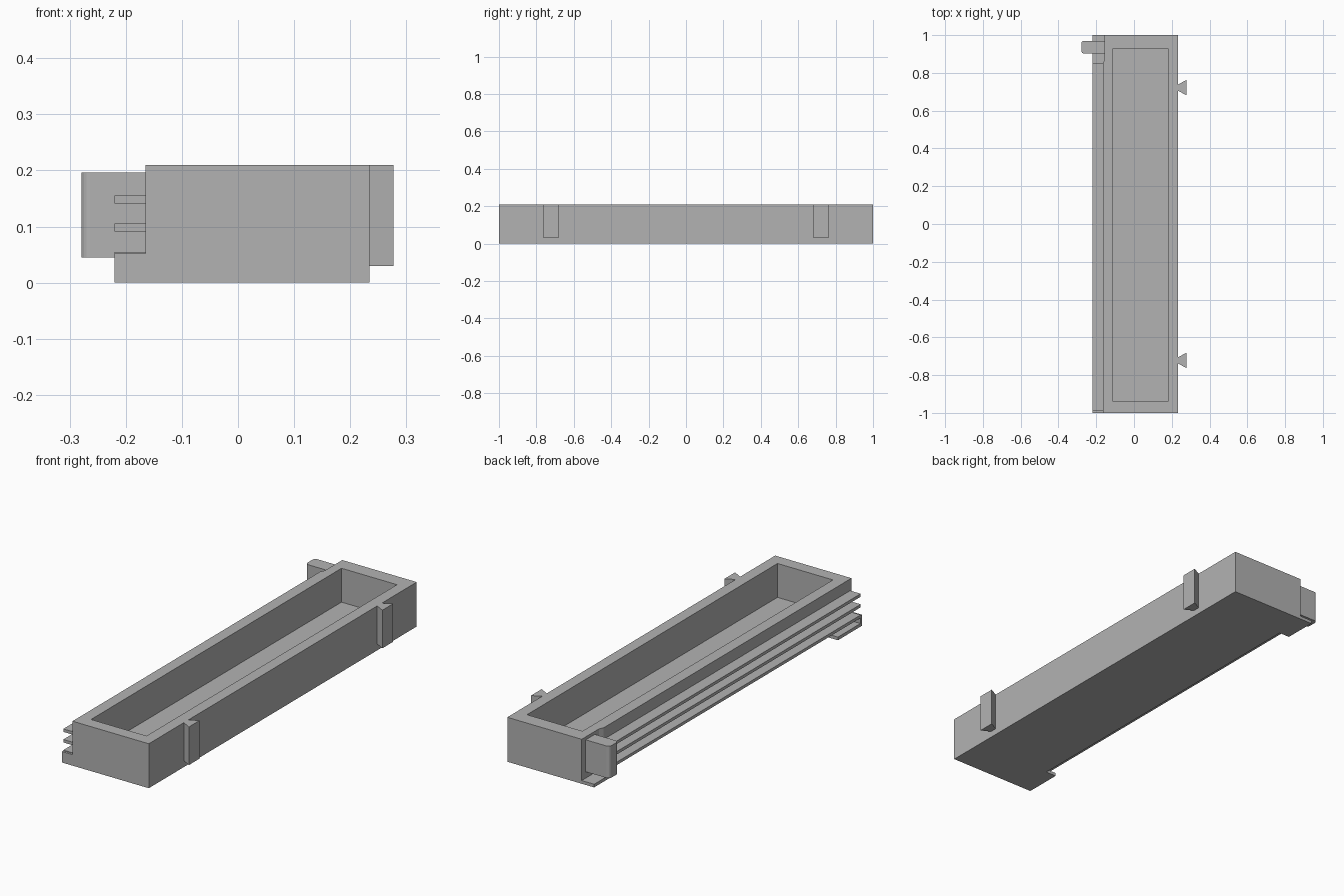
import bpy, bmesh

cube = bpy.data.objects.get("Cube")
if cube:
    bpy.data.objects.remove(cube, do_unlink=True)

grey = bpy.data.materials.new("plain grey")
grey.use_nodes = True
grey.diffuse_color = (0.448, 0.448, 0.448, 1)
grey.node_tree.nodes["Principled BSDF"].inputs["Base Color"].default_value = grey.diffuse_color


def prism(name, outline, z0, z1, bevel_x=None, radius=0.015):
    """Extrude an xy outline from z0 to z1; optionally round upright edges left of bevel_x."""
    bm = bmesh.new()
    base = bm.faces.new([bm.verts.new((x, y, z0)) for x, y in outline])
    top = bmesh.ops.extrude_face_region(bm, geom=[base])["geom"]
    bmesh.ops.translate(bm, vec=(0, 0, z1 - z0),
                        verts=[v for v in top if isinstance(v, bmesh.types.BMVert)])
    bmesh.ops.recalc_face_normals(bm, faces=bm.faces)
    if bevel_x is not None:
        upright = [e for e in bm.edges
                   if abs(e.verts[0].co.z - e.verts[1].co.z) > 0.01
                   and e.verts[0].co.x < bevel_x]
        bmesh.ops.bevel(bm, geom=upright, offset=radius, segments=4,
                        profile=0.5, affect='EDGES')
    mesh = bpy.data.meshes.new(name)
    bm.to_mesh(mesh)
    bm.free()
    mesh.materials.append(grey)
    obj = bpy.data.objects.new(name, mesh)
    bpy.context.collection.objects.link(obj)
    return obj


def box(name, x0, x1, y0, y1, z0, z1, **kw):
    return prism(name, [(x0, y0), (x1, y0), (x1, y1), (x0, y1)], z0, z1, **kw)


WALL, EDGE, HEIGHT = -0.165, -0.22, 0.21

# Open tray, with a shallow recess behind the latch tab
tray = prism("tray", [(WALL, -1), (0.234, -1), (0.234, 1), (-0.155, 1),
                      (-0.155, 0.87), (WALL, 0.85)], 0, HEIGHT)
cutter = box("tray_cutter", -0.11, 0.18, -0.94, 0.93, 0.05, 0.3)
cutter.hide_render = True
cut = tray.modifiers.new("hollow", 'BOOLEAN')
cut.operation, cut.object, cut.solver = 'DIFFERENCE', cutter, 'EXACT'
bpy.context.view_layer.objects.active = tray
bpy.ops.object.modifier_apply(modifier=cut.name)
bpy.data.objects.remove(cutter, do_unlink=True)

# Long side fins
for i in range(3):
    z = 0.041 + i * 0.05
    box(f"side_fin_{i + 1}", EDGE, WALL, -0.99, 0.85, z, z + 0.014)

# Feet under the ends of the fins, and the front end plate
box("front_foot", EDGE, WALL, -1, -0.82, 0, 0.015)
box("front_end_plate", EDGE, WALL, -1, -0.988, 0, 0.052)
box("back_foot", EDGE, -0.155, 0.84, 1, 0, 0.015)

# Latch tab with rounded outer edges
box("latch_tab", -0.279, -0.155, 0.902, 0.97, 0.045, 0.196, bevel_x=-0.2)

# Dovetail connectors
for name, y in (("front_dovetail", -0.722), ("back_dovetail", 0.722)):
    prism(name, [(0.234, y - 0.017), (0.277, y - 0.04),
                 (0.277, y + 0.04), (0.234, y + 0.017)], 0.03, HEIGHT)
